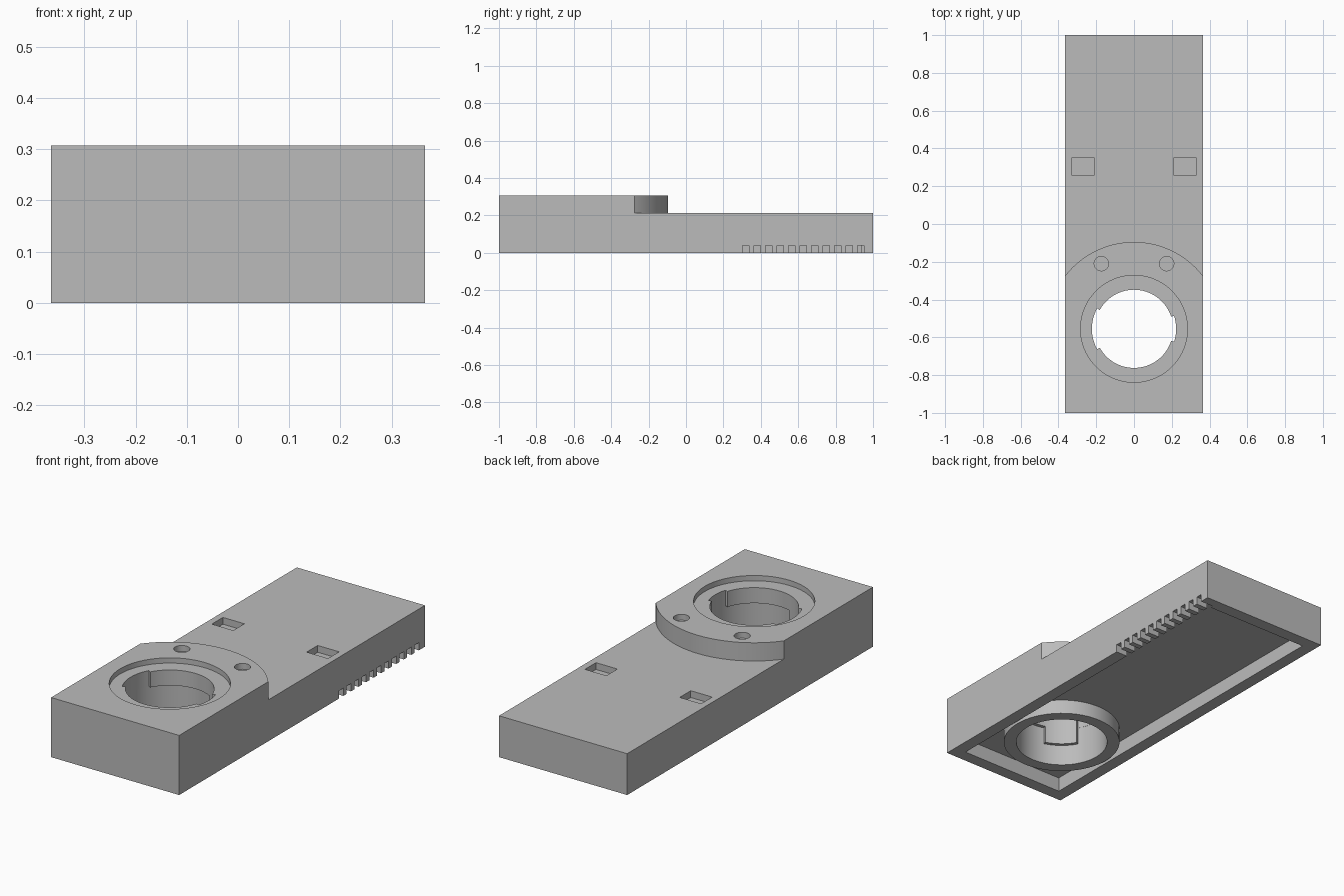
import bpy
import bmesh
from math import cos, sin, radians

if "Cube" in bpy.data.objects:
    bpy.data.objects.remove(bpy.data.objects["Cube"], do_unlink=True)

HALF_W, HEIGHT, STEP_Z = 0.365, 0.307, 0.213
WALL, FLOOR_Z = 0.065, 0.075
SOCKET_Y = -0.555
LIP_R, BORE_R = 0.207, 0.224

grey = bpy.data.materials.new("plain grey")
grey.use_nodes = True
colour = (0.5, 0.5, 0.5, 1)
grey.diffuse_color = colour
grey.node_tree.nodes["Principled BSDF"].inputs["Base Color"].default_value = colour


def prism(name, outline, z0, z1):
    """Extrude a flat outline between two heights."""
    bm = bmesh.new()
    face = bm.faces.new([bm.verts.new((x, y, z0)) for x, y in outline])
    top = bmesh.ops.extrude_face_region(bm, geom=[face])["geom"]
    verts = [v for v in top if isinstance(v, bmesh.types.BMVert)]
    bmesh.ops.translate(bm, verts=verts, vec=(0, 0, z1 - z0))
    bmesh.ops.recalc_face_normals(bm, faces=bm.faces)
    mesh = bpy.data.meshes.new(name)
    bm.to_mesh(mesh)
    bm.free()
    mesh.materials.append(grey)
    obj = bpy.data.objects.new(name, mesh)
    bpy.context.collection.objects.link(obj)
    return obj


def box(name, x0, x1, y0, y1, z0, z1):
    return prism(name, [(x0, y0), (x1, y0), (x1, y1), (x0, y1)], z0, z1)


def arc(r, a0, a1, steps, cx=0, cy=SOCKET_Y):
    angles = [radians(a0 + (a1 - a0) * i / steps) for i in range(steps + 1)]
    return [(cx + r * cos(a), cy + r * sin(a)) for a in angles]


def disc(name, r, z0, z1, cx=0, cy=SOCKET_Y, sides=96):
    return prism(name, arc(r, 0, 360, sides, cx, cy)[:-1], z0, z1)


def sector(name, r, a0, a1, z0, z1):
    return prism(name, [(0, SOCKET_Y)] + arc(r, a0, a1, 16), z0, z1)


def cut(target, cutter):
    """Subtract the cutter and throw it away."""
    mod = target.modifiers.new("cut", 'BOOLEAN')
    mod.operation = 'DIFFERENCE'
    mod.solver = 'EXACT'
    mod.object = cutter
    bpy.context.view_layer.objects.active = target
    bpy.ops.object.modifier_apply(modifier=mod.name)
    bpy.data.objects.remove(cutter, do_unlink=True)


# Block, lowered behind a round-ended raised platform
housing = box("housing", -HALF_W, HALF_W, -1, 1, 0, HEIGHT)
cut(housing, prism("step", arc(0.46, 20, 160, 64) + [(-0.6, 1.2), (0.6, 1.2)], STEP_Z, 0.5))

# Shallow underside cavity that leaves the socket tube standing
cavity = box("cavity", WALL - HALF_W, HALF_W - WALL, WALL - 1, 1 - WALL, -0.1, FLOOR_Z)
cut(cavity, disc("tube", 0.285, -0.2, 0.2))
cut(housing, cavity)

# Socket: round recess, wide bore with stop tabs, narrow lip with slots
cut(housing, disc("recess", 0.283, HEIGHT - 0.027, 0.5))
bore = disc("bore", BORE_R, -0.1, 0.2)
for start, end in ((18, 62), (209, 253)):
    cut(bore, sector("tab", 0.3, start, end, 0.11, 0.3))
cut(housing, bore)
cut(housing, disc("lip_hole", LIP_R, -0.2, 0.6))
for start, end in ((-18, 18), (151, 209)):
    cut(housing, sector("slot", BORE_R - 0.001, start, end, 0.15, 0.55))

# Paired blind pockets and round screw holes on top
for side in (-1, 1):
    x = side * 0.27
    cut(housing, box("pocket", x - 0.061, x + 0.061, 0.26, 0.35, STEP_Z - 0.035, 0.5))
    cut(housing, disc("screw_hole", 0.038, HEIGHT - 0.03, 0.5, side * 0.173, -0.21, 32))

# Row of vent notches through the lower edge of one side wall
for i in range(11):
    y = 0.302 + i * 0.0615
    cut(housing, box("notch", HALF_W - WALL - 0.01, 0.5, y, y + 0.034, -0.1, 0.04))

bpy.ops.object.select_all(action='DESELECT')
housing.select_set(True)
bpy.context.view_layer.objects.active = housing
bpy.ops.object.shade_smooth_by_angle(angle=radians(30))
